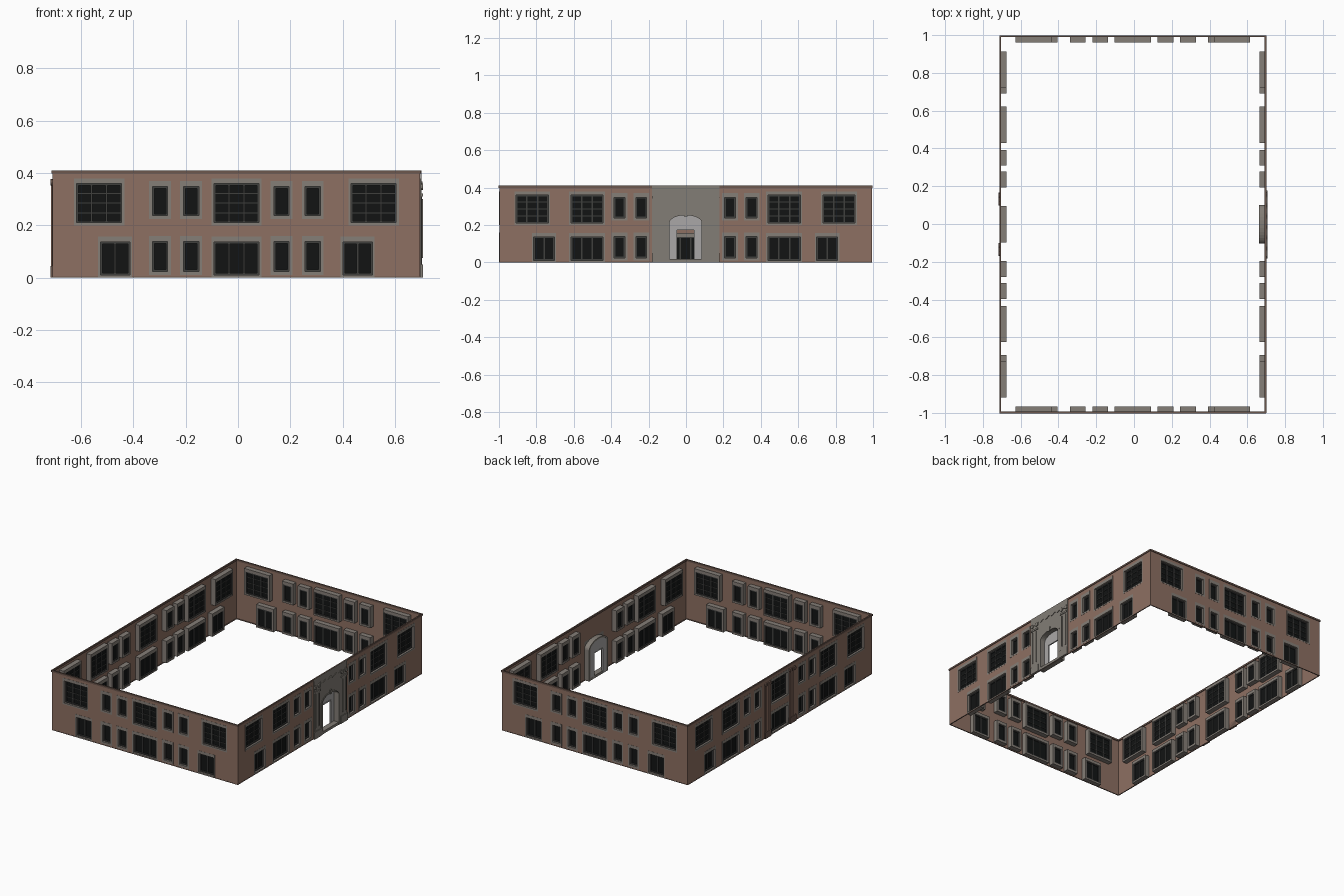
import bpy, bmesh, math
from mathutils import Vector

if "Cube" in bpy.data.objects:
    bpy.data.objects.remove(bpy.data.objects["Cube"])


def material(name, rgb):
    m = bpy.data.materials.new(name)
    m.diffuse_color = (*rgb, 1)
    m.use_nodes = True
    m.node_tree.nodes["Principled BSDF"].inputs["Base Color"].default_value = m.diffuse_color
    return m


BRICK = material("brick", (0.27, 0.16, 0.122))
TRIM = material("dark_trim", (0.15, 0.095, 0.075))
STONE = material("stone", (0.235, 0.21, 0.185))
PORTAL = material("portal_stone", (0.225, 0.205, 0.18))
PANEL = material("pale_panel", (0.40, 0.39, 0.385))
GLASS = material("dark_glass", (0.006, 0.007, 0.007))
FRAME = material("window_frame", (0.05, 0.05, 0.048))

CX, CY = -0.006, -0.002
HX, HY, H = 0.703, 0.996, 0.408


class Side:
    """One face of the building: u runs along it, z up, d outward."""

    def __init__(self, label, origin, u, n):
        self.label, self.o, self.u, self.n = label, Vector(origin), Vector(u), Vector(n)
        self.parts = {}

    def p(self, u, z, d):
        return self.o + self.u * u + self.n * d + Vector((0, 0, z))

    def bm(self, name, mat):
        if name not in self.parts:
            self.parts[name] = (bmesh.new(), mat)
        return self.parts[name][0]

    def prism(self, name, mat, pts, d0, d1):
        """Extrude a (u, z) outline from depth d0 to d1."""
        bm = self.bm(name, mat)
        a = [bm.verts.new(self.p(u, z, d0)) for u, z in pts]
        b = [bm.verts.new(self.p(u, z, d1)) for u, z in pts]
        bm.faces.new(a)
        bm.faces.new(b)
        for i in range(len(pts)):
            j = (i + 1) % len(pts)
            bm.faces.new((a[i], a[j], b[j], b[i]))

    def box(self, name, mat, u0, u1, z0, z1, d0, d1):
        self.prism(name, mat, [(u0, z0), (u1, z0), (u1, z1), (u0, z1)], d0, d1)

    def disc(self, name, mat, u, z, r, d0, d1, n=14):
        self.prism(name, mat, [(u + r * math.cos(2 * math.pi * i / n),
                                z + r * math.sin(2 * math.pi * i / n)) for i in range(n)], d0, d1)

    def ring(self, name, mat, outer, inner, d0, d1):
        (a, b, c, e), (f, g, h, k) = outer, inner
        self.box(name, mat, a, f, c, e, d0, d1)
        self.box(name, mat, g, b, c, e, d0, d1)
        self.box(name, mat, f, g, k, e, d0, d1)
        if h - c > 0.001:
            self.box(name, mat, f, g, c, h, d0, d1)

    def wall(self, half, holes):
        """Brick sheet made of grid cells, leaving out the openings."""
        bm = self.bm("brick_wall", BRICK)
        us = sorted({-half, half, *[x for q in holes for x in q[:2]]})
        zs = sorted({0, H, *[x for q in holes for x in q[2:]]})
        grid = {(i, j): bm.verts.new(self.p(u, z, 0)) for i, u in enumerate(us) for j, z in enumerate(zs)}
        for i in range(len(us) - 1):
            for j in range(len(zs) - 1):
                mu, mz = (us[i] + us[i + 1]) / 2, (zs[j] + zs[j + 1]) / 2
                if not any(q[0] < mu < q[1] and q[2] < mz < q[3] for q in holes):
                    bm.faces.new([grid[k] for k in ((i, j), (i + 1, j), (i + 1, j + 1), (i, j + 1))])
        for v in [v for v in bm.verts if not v.link_faces]:
            bm.verts.remove(v)
        # cornice and base strips
        self.box("cornice", TRIM, -half - .003, half + .003, H - .01, H + .002, -.005, .004)
        self.box("base_strip", TRIM, -half, half, 0, .004, -.005, .001)

    def finish(self):
        for name, (bm, mat) in self.parts.items():
            if name != "brick_wall":
                bmesh.ops.recalc_face_normals(bm, faces=bm.faces)
            me = bpy.data.meshes.new(self.label + "_" + name)
            bm.to_mesh(me)
            bm.free()
            me.materials.append(mat)
            bpy.context.collection.objects.link(bpy.data.objects.new(me.name, me))


# kind: surround half width, z range; glass half width, z range; columns, rows
KINDS = {
    "big":       (.096, .200, .380, .086, .210, .360, 3, 4),
    "small_up":  (.042, .225, .370, .029, .237, .348, 1, 1),
    "small_low": (.042, .010, .160, .029, .023, .138, 1, 1),
    "triple":    (.096, .001, .157, .086, .010, .136, 3, 1),
    "double":    (.065, .001, .157, .056, .010, .136, 2, 1),
}


def window(s, u, kind):
    """Stone surround, dark glass and frame bars; returns its wall opening."""
    sw, s0, s1, gw, g0, g1, cols, rows = KINDS[kind]
    s.ring("window_surround", STONE, (u - sw, u + sw, s0, s1), (u - gw, u + gw, g0, g1), -.033, .001)
    s.box("glass", GLASS, u - gw, u + gw, g0, g1, -.024, -.02)
    t = .007
    s.ring("window_frame", FRAME, (u - gw, u + gw, g0, g1), (u - gw + t, u + gw - t, g0 + t, g1 - t), -.03, -.012)
    for i in range(1, cols):
        c = u - gw + 2 * gw * i / cols
        s.box("window_frame", FRAME, c - .004, c + .004, g0 + t, g1 - t, -.028, -.014)
    for j in range(1, rows):
        c = g0 + (g1 - g0) * j / rows
        s.box("window_frame", FRAME, u - gw + t, u + gw - t, c - .002, c + .002, -.027, -.015)
    return (u - sw, u + sw, s0, s1)


def windows(s, pairs, singles=()):
    holes = [window(s, sg * u, k) for u, k in pairs for sg in (-1, 1)]
    return holes + [window(s, 0, k) for k in singles]


SHORT = [(.525, "big"), (.464, "double")] + [(u, k) for u in (.292, .173) for k in ("small_up", "small_low")]
LONG = [(.82, "big"), (.757, "double"), (.527, "big"), (.527, "triple")] + \
       [(u, k) for u in (.353, .237) for k in ("small_up", "small_low")]

front = Side("front", (CX, CY - HY, 0), (1, 0, 0), (0, -1, 0))
back = Side("back", (CX, CY + HY, 0), (-1, 0, 0), (0, 1, 0))
right = Side("right", (CX + HX, CY, 0), (0, 1, 0), (1, 0, 0))
left = Side("left", (CX - HX, CY, 0), (0, -1, 0), (-1, 0, 0))

# plain short sides
for s in (front, back):
    s.wall(HX, windows(s, SHORT, ("big", "triple")))

# left side: central bay with pilasters
left.wall(HY, windows(left, LONG, ("big", "triple")))
for sg in (-1, 1):
    for a, b, d in ((.103, .165, .003), (.112, .125, .007), (.140, .153, .007)):
        left.box("bay_pilaster", BRICK, *sorted((sg * a, sg * b)), 0, .375, 0, d)
    left.box("bay_plinth", TRIM, *sorted((sg * .1, sg * .168)), 0, .045, 0, .008)
    for u in (.112, .153):
        left.disc("bay_scroll", TRIM, sg * u, .365, .013, 0, .009)

# right side: arched entrance
right.wall(HY, windows(right, LONG) + [(-.102, .102, 0, .262)])


def arch(w, spring, rise, n=16):
    """Open outline: right foot, over the arch, left foot."""
    top = [(w * math.cos(math.pi * i / n), spring + rise * math.sin(math.pi * i / n)) for i in range(n + 1)]
    return [(w, 0)] + top + [(-w, 0)]


opening = arch(.086, .212, .04)
right.prism("portal_face", PORTAL, [(-.18, 0), (-.18, H + .002), (.18, H + .002), (.18, 0)] + opening, .001, .005)
right.prism("portal_arch", PORTAL, arch(.102, .212, .05)[::-1] + opening, -.034, .0075)
door = [(-.045, 0), (-.045, .172), (.045, .172), (.045, 0)]
right.prism("entrance_panel", PANEL, opening + door, -.033, -.029)
right.ring("door_frame", PANEL, (-.05, .05, 0, .177), (-.045, .045, 0, .172), -.034, -.025)
right.box("door_step", PORTAL, -.085, .085, 0, .018, -.033, .006)
right.box("keystone", PORTAL, -.01, .01, .245, .275, .005, .01)
for sg in (-1, 1):
    def rib(name, a, b, z0, z1, d):
        right.box(name, PORTAL, *sorted((sg * a, sg * b)), z0, z1, .004, d)
    rib("portal_plinth", .105, .18, 0, .05, .011)
    rib("portal_pilaster", .117, .172, .05, .31, .007)
    rib("portal_pilaster", .124, .131, .075, .3, .0105)
    rib("portal_pilaster", .158, .165, .075, .3, .0105)
    rib("portal_capital", .112, .177, .31, .322, .0105)
    for u in (.122, .167):
        right.disc("portal_scroll", PORTAL, sg * u, .348, .013, .004, .011)
# wavy garland below the parapet
n = 48
wave = [(-.17 + .34 * i / n, .353 + .006 * math.cos(i / n * math.pi * 12)) for i in range(n + 1)]
right.prism("portal_garland", PORTAL, wave + [(u, z + .008) for u, z in wave[::-1]], .004, .0085)

for s in (front, back, left, right):
    s.finish()
